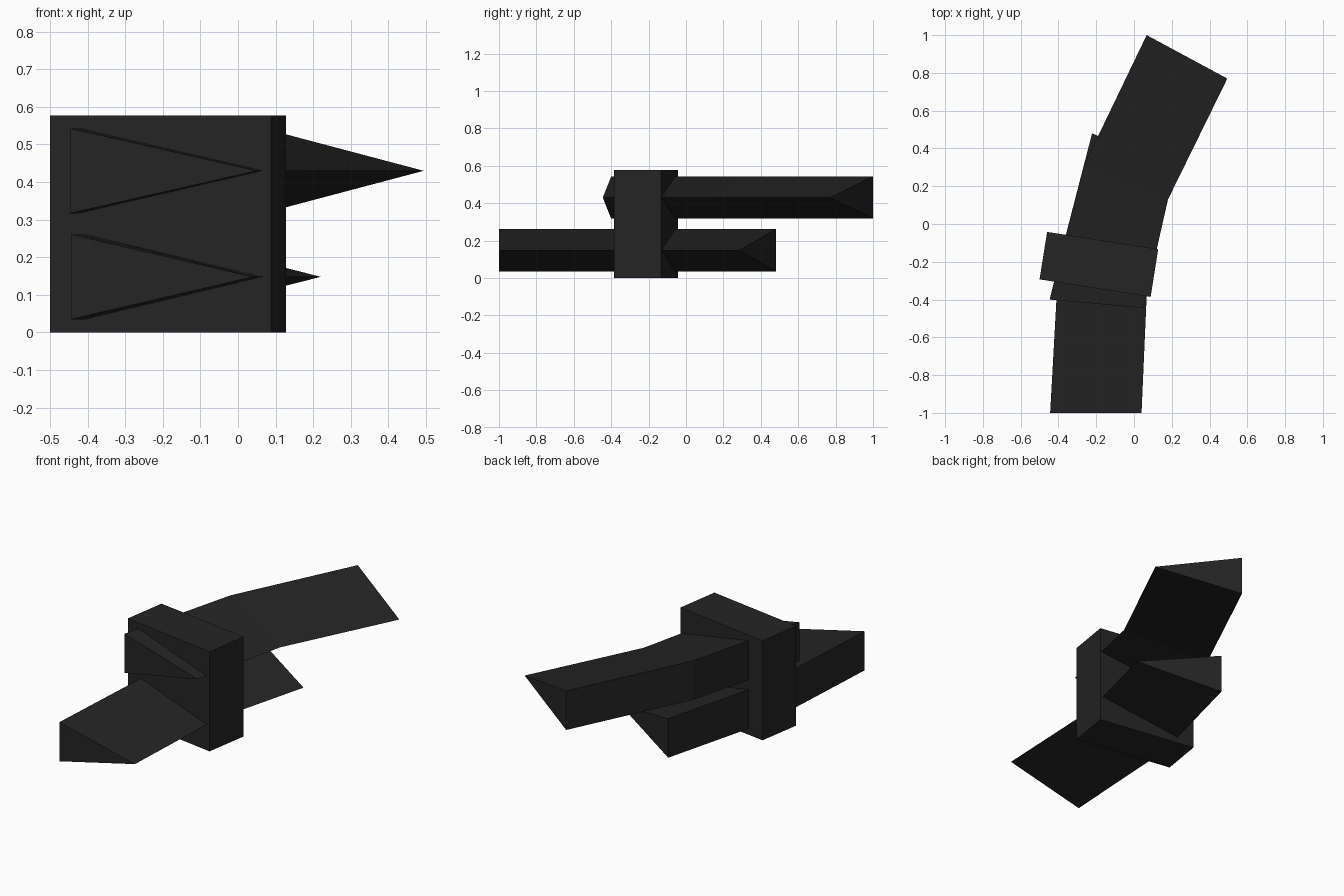
import bpy, bmesh

if "Cube" in bpy.data.objects:
    bpy.data.objects.remove(bpy.data.objects["Cube"])

mat = bpy.data.materials.new("charcoal black")
mat.diffuse_color = (0.018, 0.018, 0.018, 1)
mat.use_nodes = True
mat.node_tree.nodes["Principled BSDF"].inputs["Base Color"].default_value = mat.diffuse_color


def loft(name, rings):
    """Skin a chain of matching closed rings and cap both ends."""
    bm = bmesh.new()
    loops = [[bm.verts.new(p) for p in ring] for ring in rings]
    n = len(loops[0])
    for a, b in zip(loops, loops[1:]):
        for i in range(n):
            j = (i + 1) % n
            bm.faces.new((a[i], a[j], b[j], b[i]))
    bm.faces.new(loops[0])
    bm.faces.new(loops[-1])
    bmesh.ops.recalc_face_normals(bm, faces=bm.faces[:])
    mesh = bpy.data.meshes.new(name)
    bm.to_mesh(mesh)
    bm.free()
    mesh.materials.append(mat)
    obj = bpy.data.objects.new(name, mesh)
    bpy.context.collection.objects.link(obj)
    return obj


def wedge_strap(name, z0, z1, stations):
    """Triangular strap: flat upright left side, sharp right edge."""
    mid = (z0 + z1) / 2
    loft(name, [[(lx, ly, z0), (rx, ry, mid), (lx, ly, z1)]
                for (lx, ly), (rx, ry) in stations])


# upright block that clasps both straps
outline = [(-0.46, -0.042), (0.128, -0.133), (0.088, -0.386), (-0.50, -0.293)]
loft("clasp_block", [[(x, y, z) for x, y in outline] for z in (0, 0.577)])

# lower strap, bending inside the block
wedge_strap("lower_strap", 0.035, 0.261, [
    ((-0.444, -1.0), (0.04, -1.0)),
    ((-0.40, -0.21), (0.071, -0.29)),
    ((-0.222, 0.48), (0.22, 0.285))])

# upper strap, bending behind the block
wedge_strap("upper_strap", 0.317, 0.543, [
    ((-0.447, -0.40), (0.05, -0.445)),
    ((-0.265, 0.31), (0.18, 0.13)),
    ((0.067, 1.0), (0.494, 0.77))])
